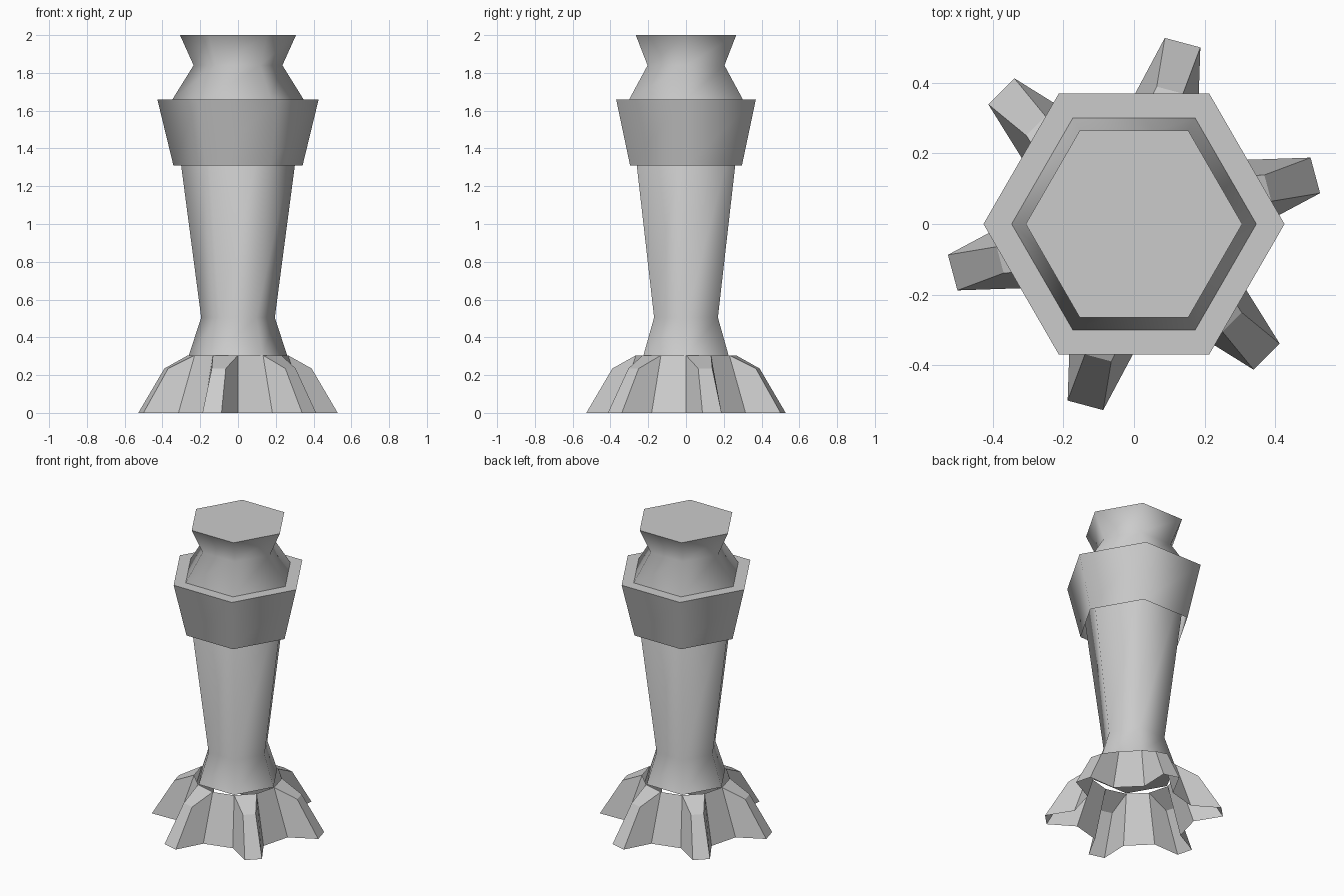
import bpy, bmesh
from math import radians, cos, sin

cube = bpy.data.objects.get("Cube")
if cube:
    bpy.data.objects.remove(cube)

# Single stone colour
stone = bpy.data.materials.new("stone_grey")
stone.use_nodes = True
grey = (0.6, 0.6, 0.6, 1)
stone.diffuse_color = grey
stone.node_tree.nodes["Principled BSDF"].inputs["Base Color"].default_value = grey


def polar(bm, radius, degrees, z):
    a = radians(degrees)
    return bm.verts.new((radius * cos(a), radius * sin(a), z))


def ring(bm, radius, z, sides):
    return [polar(bm, radius, i * 360 / sides, z) for i in range(sides)]


def bridge(bm, low, high):
    n = len(low)
    for i in range(n):
        j = (i + 1) % n
        bm.faces.new((low[i], low[j], high[j], high[i]))


def finish(bm, name, smooth=False):
    mesh = bpy.data.meshes.new(name)
    bm.to_mesh(mesh)
    bm.free()
    mesh.materials.append(stone)
    obj = bpy.data.objects.new(name, mesh)
    bpy.context.collection.objects.link(obj)
    if smooth:
        bpy.ops.object.select_all(action="DESELECT")
        obj.select_set(True)
        bpy.context.view_layer.objects.active = obj
        bpy.ops.object.shade_smooth_by_angle(angle=radians(65))
    return obj


# Hexagonal column: flared foot, widening shaft, pinched neck, flat top
bm = bmesh.new()
profile = [(0.26, 0.305), (0.195, 0.505), (0.347, 1.66), (0.235, 1.84), (0.307, 2.0)]
rings = [ring(bm, r, z, 6) for r, z in profile]
for low, high in zip(rings, rings[1:]):
    bridge(bm, low, high)
bm.faces.new(rings[-1])
bm.faces.new(rings[0][::-1])
finish(bm, "column", True)

# Collar: flared band with a flat rim, open underneath
bm = bmesh.new()
bottom = ring(bm, 0.342, 1.31, 6)
outer = ring(bm, 0.427, 1.66, 6)
inner = ring(bm, 0.346, 1.66, 6)
bridge(bm, bottom, outer)
bridge(bm, outer, inner)
finish(bm, "collar", True)

# Root base: open twelve-sided skirt, every second side pulled out into a root
bm = bmesh.new()
low = ring(bm, 0.364, 0, 12)
high = ring(bm, 0.265, 0.305, 12)
for i in range(12):
    j = (i + 1) % 12
    if i % 2:
        bm.faces.new((low[i], low[j], high[j], high[i]))
        continue
    mid = i * 30 + 15
    toe_a, toe_b = (polar(bm, 0.535, mid + s, 0) for s in (-5.6, 5.6))
    knee_a, knee_b = (polar(bm, 0.395, mid + s, 0.235) for s in (-5.6, 5.6))
    bm.faces.new((toe_a, toe_b, knee_b, knee_a))
    bm.faces.new((knee_a, knee_b, high[j], high[i]))
    bm.faces.new((low[i], toe_a, knee_a, high[i]))
    bm.faces.new((toe_b, low[j], high[j], knee_b))
finish(bm, "root_base")
